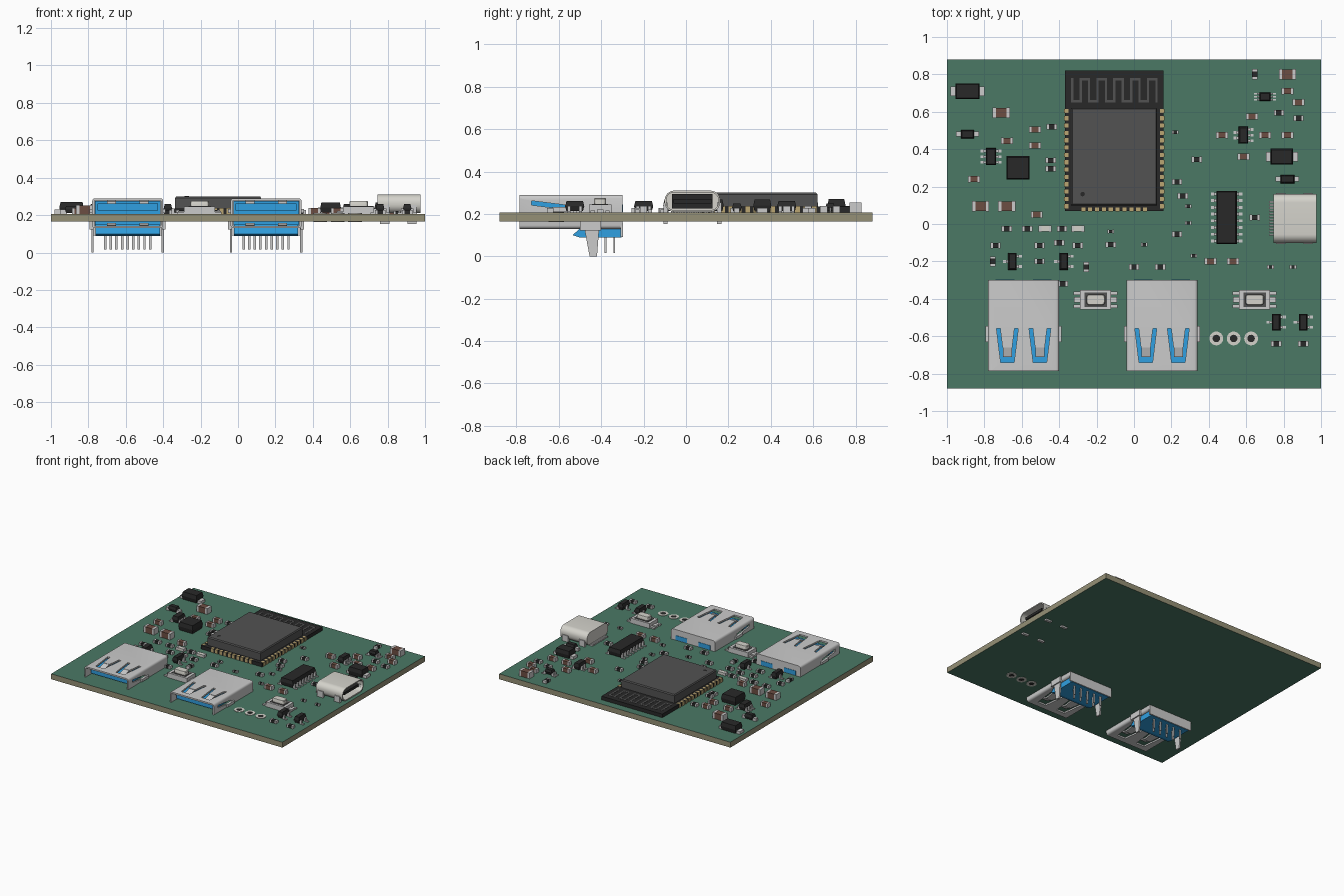
import bpy, bmesh, math

if "Cube" in bpy.data.objects:
    bpy.data.objects.remove(bpy.data.objects["Cube"])

TOP, BOT = 0.207, 0.165   # circuit board surfaces


def material(name, rgb):
    m = bpy.data.materials.new(name)
    m.diffuse_color = (*rgb, 1)
    m.use_nodes = True
    m.node_tree.nodes["Principled BSDF"].inputs["Base Color"].default_value = m.diffuse_color
    return m


GREEN = material("solder_mask", (0.07, 0.19, 0.13))
TAN = material("board_core", (0.30, 0.28, 0.18))
BLACK = material("black_plastic", (0.022, 0.022, 0.022))
DARK = material("dark_metal", (0.085, 0.085, 0.085))
SILVER = material("silver", (0.55, 0.55, 0.55))
CREAM = material("pale_metal", (0.66, 0.65, 0.60))
BROWN = material("ceramic", (0.15, 0.075, 0.055))
GOLD = material("gold", (0.50, 0.38, 0.17))
BLUE = material("blue_plastic", (0.03, 0.35, 0.75))


def loft(bm, rings, closed=False):
    """Skin a list of equal-length rings; cap the ends unless closed."""
    vs = [[bm.verts.new(p) for p in r] for r in rings]
    n = len(vs[0])
    pairs = list(zip(vs, vs[1:])) + ([(vs[-1], vs[0])] if closed else [])
    for a, b in pairs:
        for i in range(n):
            bm.faces.new((a[i], a[(i + 1) % n], b[(i + 1) % n], b[i]))
    if not closed:
        bm.faces.new(vs[0])
        bm.faces.new(vs[-1])


def rect(x, y, w, d, z):
    return [(x + sx * w / 2, y + sy * d / 2, z) for sx, sy in ((-1, -1), (1, -1), (1, 1), (-1, 1))]


def box(bm, x, y, w, d, z0, z1):
    loft(bm, [rect(x, y, w, d, z0), rect(x, y, w, d, z1)])


def chip(bm, x, y, w, d, z0, z1):
    """Moulded package: widest at mid height, tapered both ways."""
    m, t = (z0 + z1) / 2, 0.012
    loft(bm, [rect(x, y, w - t, d - t, z0), rect(x, y, w, d, m), rect(x, y, w - t, d - t, z1)])


def circle(x, y, r, z, n=24):
    return [(x + r * math.cos(2 * math.pi * i / n), y + r * math.sin(2 * math.pi * i / n), z) for i in range(n)]


def rounded(w, h, r, n=5):
    pts = []
    for k, (sx, sy) in enumerate(((1, 1), (-1, 1), (-1, -1), (1, -1))):
        for i in range(n + 1):
            a = (k + i / n) * math.pi / 2
            pts.append((sx * (w / 2 - r) + r * math.cos(a), sy * (h / 2 - r) + r * math.sin(a)))
    return pts


def make(name, mat, build, smooth=False):
    bm = bmesh.new()
    build(bm)
    bmesh.ops.recalc_face_normals(bm, faces=bm.faces)
    me = bpy.data.meshes.new(name)
    bm.to_mesh(me)
    bm.free()
    ob = bpy.data.objects.new(name, me)
    bpy.context.collection.objects.link(ob)
    if mat:
        me.materials.append(mat)
    bpy.ops.object.select_all(action='DESELECT')
    ob.select_set(True)
    bpy.context.view_layer.objects.active = ob
    if smooth:
        bpy.ops.object.shade_smooth_by_angle(angle=math.radians(35))
    return ob


def boxes(name, mat, items):
    return make(name, mat, lambda bm: [box(bm, *i) for i in items])


# Circuit board: tan edges, green faces
board = boxes("circuit_board", GREEN, [(0, 0, 2, 1.76, BOT, TOP)])
board.data.materials.append(TAN)
for p in board.data.polygons:
    p.material_index = 0 if abs(p.normal.z) > 0.5 else 1


# Two-terminal surface parts: (x, y, vertical)
def passives(name, mat, spots, length, width, height, end=0.013):
    body, caps = [], []
    for x, y, *v in spots:
        def put(lst, off, l, w, z):
            lst.append((x, y + off, w, l, TOP, z) if v else (x + off, y, l, w, TOP, z))
        put(body, 0, length - 2 * end, width - 0.002, TOP + height)
        for s in (-1, 1):
            put(caps, s * (length - end) / 2, end, width, TOP + height + 0.001)
    boxes(name + "_bodies", mat, body)
    boxes(name + "_terminals", SILVER, caps)


passives("resistors_left", BLACK, [
    (-.44, .52), (-.445, .34), (-.445, .295), (-.68, -.025), (-.74, -.115), (-.755, -.2, 1),
    (-.505, -.115), (-.505, -.2), (-.385, -.025), (-.4, -.1), (-.3, -.115), (-.255, -.23, 1),
    (-.57, -.025), (-.125, -.11), (-.38, -.32)], .055, .03, .02)
passives("resistors_right", BLACK, [
    (.335, .345), (.23, .225), (.23, -.055), (0, -.23), (.14, -.23), (.645, .8, 1),
    (.775, .595), (.88, .565), (.76, -.64), (.905, -.64), (.645, .035), (.26, .15)], .055, .03, .02)
passives("tiny_resistors", BLACK, [
    (.22, .49), (.29, .095), (.29, .005), (-.125, -.04), (.055, -.11), (.32, -.17),
    (.73, -.23), (.85, -.23)], .036, .02, .014, .009)
passives("small_capacitors", BROWN, [
    (-.53, .505), (-.68, .445), (-.53, .42), (-.855, .24), (-.52, .05), (.47, .475), (.7, .475),
    (.82, .475), (.585, .36), (.82, .71), (.63, .575), (.41, -.2), (.53, -.2), (.88, .65)], .064, .034, .03)
passives("large_capacitors", BROWN, [(-.71, .595), (-.82, .095), (-.68, .095), (.82, .8)], .092, .055, .045, .018)
passives("indicator_lights", CREAM, [(-.475, -.025), (-.3, -.025)], .07, .034, .02, .015)

# Diodes and fuse: moulded block with a flat tab at each end
diodes = [(-.89, .71, .13, .085, .27), (.79, .36, .12, .085, .268), (.82, .24, .075, .045, .25), (-.89, .48, .07, .045, .25)]
make("diode_bodies", BLACK, lambda bm: [chip(bm, x, y, w, d, TOP + .004, z) for x, y, w, d, z in diodes])
boxes("diode_tabs", SILVER, [(x + s * (w / 2 + .008), y, .035, d * .6, TOP, TOP + .022)
                             for x, y, w, d, z in diodes for s in (-1, 1)])

# Leaded chips: (x, y, width, depth, top, left leads, right leads, pitch)
chips = [(.495, .035, .11, .285, .268, 8, 8, .036), (.585, .475, .05, .09, .26, 2, 3, .03),
         (-.765, .36, .055, .09, .26, 3, 3, .03), (.7, .68, .06, .045, .25, 3, 3, .016),
         (-.65, -.2, .045, .09, .26, 1, 2, .055), (-.375, -.2, .045, .09, .26, 1, 2, .055),
         (.76, -.525, .045, .09, .26, 1, 2, .055), (.905, -.525, .045, .09, .26, 1, 2, .055)]
make("chip_bodies", BLACK, lambda bm: [chip(bm, x, y, w, d, TOP + .006, z) for x, y, w, d, z, *_ in chips])
leads = []
for x, y, w, d, z, nl, nr, pitch in chips:
    lw = min(.015, pitch * .5)
    for s, n in ((-1, nl), (1, nr)):
        for i in range(n):
            ly = y + (i - (n - 1) / 2) * pitch
            leads.append((x + s * (w / 2 + .019), ly, .02, lw, TOP, TOP + .006))
            leads.append((x + s * (w / 2 + .004), ly, .016, lw, TOP, (TOP + z) / 2 + .003))
boxes("chip_leads", SILVER, leads)
make("inductor", BLACK, lambda bm: chip(bm, -.62, .3, .125, .125, TOP, .27))

# Radio module: carrier board, shield can, edge contacts, antenna trace
MX = -.106
boxes("module_board", BLACK, [(MX, .445, .528, .75, TOP, .235)])
make("module_shield", DARK, lambda bm: loft(bm, [
    rect(MX, .36, .46, .52, .235), rect(MX, .36, .46, .52, .292), rect(MX, .36, .448, .508, .3)]))
make("shield_dot", BLACK, lambda bm: loft(bm, [circle(-.275, .16, .012, .299), circle(-.275, .16, .012, .301)]))
boxes("module_contacts", GOLD,
      [(MX + s * .256, .095 + i * .0392, .024, .022, TOP, .237) for s in (-1, 1) for i in range(14)]
      + [(MX - .165 + i * .0367, .078, .022, .022, TOP, .237) for i in range(10)])
boxes("antenna_trace", DARK, [(-.33 + i * .045, .715, .012, .13, .234, .2365) for i in range(11)]
      + [(-.3075 + i * .045, .774 if i % 2 else .656, .045, .012, .234, .2365) for i in range(10)])

# Push buttons
for name, bx in (("left_button", -.205), ("right_button", .645)):
    by = -.405
    make(name + "_base", SILVER, lambda bm: [
        box(bm, bx, by, .165, .105, TOP, .245),
        *[box(bm, bx + s * .098, by + t * .035, .04, .02, TOP, .217) for s in (-1, 1) for t in (-1, 1)],
        box(bm, bx, by, .23, .03, TOP, .222)])
    boxes(name + "_recess", DARK, [(bx, by, .12, .075, .24, .248)])
    make(name + "_plunger", CREAM, lambda bm: loft(bm, [
        [(bx + a, by + b, z) for a, b in rounded(w, w * .56, .015)] for w, z in ((.1, .245), (.1, .27), (.092, .275))]), True)

# Test pads, plated through the board
for i, px in enumerate((.44, .533, .626)):
    make("test_pad_%d" % (i + 1), CREAM, lambda bm: loft(bm, [
        circle(px, -.612, r, z) for r, z in ((.037, BOT - .003), (.037, TOP + .003), (.02, TOP + .003), (.02, BOT - .003))], True))
    make("test_hole_%d" % (i + 1), BLACK, lambda bm: loft(bm, [circle(px, -.612, .02, BOT - .001), circle(px, -.612, .02, TOP + .001)]))

# Oval socket on the right edge
CY, CZ = .03, .26
make("oval_socket_shell", CREAM, lambda bm: loft(bm, [
    [(x, CY + a, CZ + b) for a, b in rounded(.262 - 2 * t, .1 - 2 * t, .046 - t, 8)]
    for x, t in ((.745, 0), (.975, 0), (.975, .008), (.78, .008))]), True)
boxes("oval_socket_tongue", BLACK, [(.87, CY, .18, .18, .25, .27), (.785, CY, .012, .19, .225, .295)])
boxes("oval_socket_legs", SILVER, [(x, CY + s * .127, .05, .02, BOT - .012, .255) for x in (.785, .93) for s in (-1, 1)])
boxes("oval_socket_contacts", SILVER, [(.738, CY - .088 + i * .016, .035, .009, TOP, .218) for i in range(12)])


# Large blue sockets sunk through the board
def big_socket(name, cx):
    def plate(bm, profile, x0, x1):
        loft(bm, [[(x, y, z) for y, z in profile] for x in (cx + x0, cx + x1)])

    def shell(bm):
        loft(bm, [[(cx + a, y, .21 + b) for a, b in rounded(.38 - 2 * t, .16 - 2 * t, .016 - t, 3)]
                  for y, t in ((-.30, 0), (-.785, 0), (-.785, .012), (-.43, .012))])

    def cutters(bm):
        u = [(-.058, -.56), (-.036, -.74), (.036, -.74), (.058, -.56),
             (.038, -.56), (.026, -.66), (-.026, -.66), (-.038, -.56)]
        for off in (-.087, .087):
            loft(bm, [[(cx + off + a, y, z) for a, y in u] for z in (.1, .32)])
        for s in (-.19, .19):
            plate(bm, [(-.73, .262), (-.73, .242), (-.57, .222), (-.57, .242)], s - .03, s + .03)

    ob = make(name + "_shell", SILVER, shell, True)
    cut = make(name + "_cutter", None, cutters)
    cut.hide_render = True
    mod = ob.modifiers.new("slots", 'BOOLEAN')
    mod.operation, mod.solver, mod.object = 'DIFFERENCE', 'EXACT', cut
    bpy.context.view_layer.objects.active = ob
    bpy.ops.object.modifier_apply(modifier=mod.name)
    bpy.data.objects.remove(cut)

    def springs(bm):
        for off in (-.087, .087):
            plate(bm, [(-.655, .289), (-.655, .278), (-.71, .263), (-.71, .272)], off - .024, off + .024)
            plate(bm, [(-.655, .131), (-.655, .142), (-.71, .157), (-.71, .148)], off - .024, off + .024)
    make(name + "_springs", SILVER, springs)

    def insert(bm):
        box(bm, cx, -.58, .325, .32, .225, .262)
        box(bm, cx, -.437, .35, .012, .145, .276)
        plate(bm, [(-.535, .10), (-.48, .15), (-.305, .15), (-.305, .088), (-.5, .088)], -.172, .172)
        for s in (-1, 1):
            box(bm, cx + s * .1, -.3, .1, .006, .21, .245)
    make(name + "_insert", BLUE, insert)

    def frame(bm):
        box(bm, cx, -.303, .38, .01, .09, .16)
        for s in (-1, 1):
            plate(bm, [(-.48, .16), (-.48, .135), (-.455, .0), (-.42, .0), (-.41, .13), (-.41, .16)],
                  s * .188 - .006, s * .188 + .006)
            box(bm, cx + s * .193, -.588, .02, .085, .212, .232)
            box(bm, cx + s * .193, -.45, .02, .1, .122, .165)
    make(name + "_frame", SILVER, frame)
    boxes(name + "_pins", SILVER,
          [(cx - .12 + i * .06, -.338, .013, .008, .015, .1) for i in range(5)]
          + [(cx - .09 + i * .06, -.38, .013, .008, .015, .1) for i in range(4)])


big_socket("left_socket", -.59)
big_socket("right_socket", .15)
